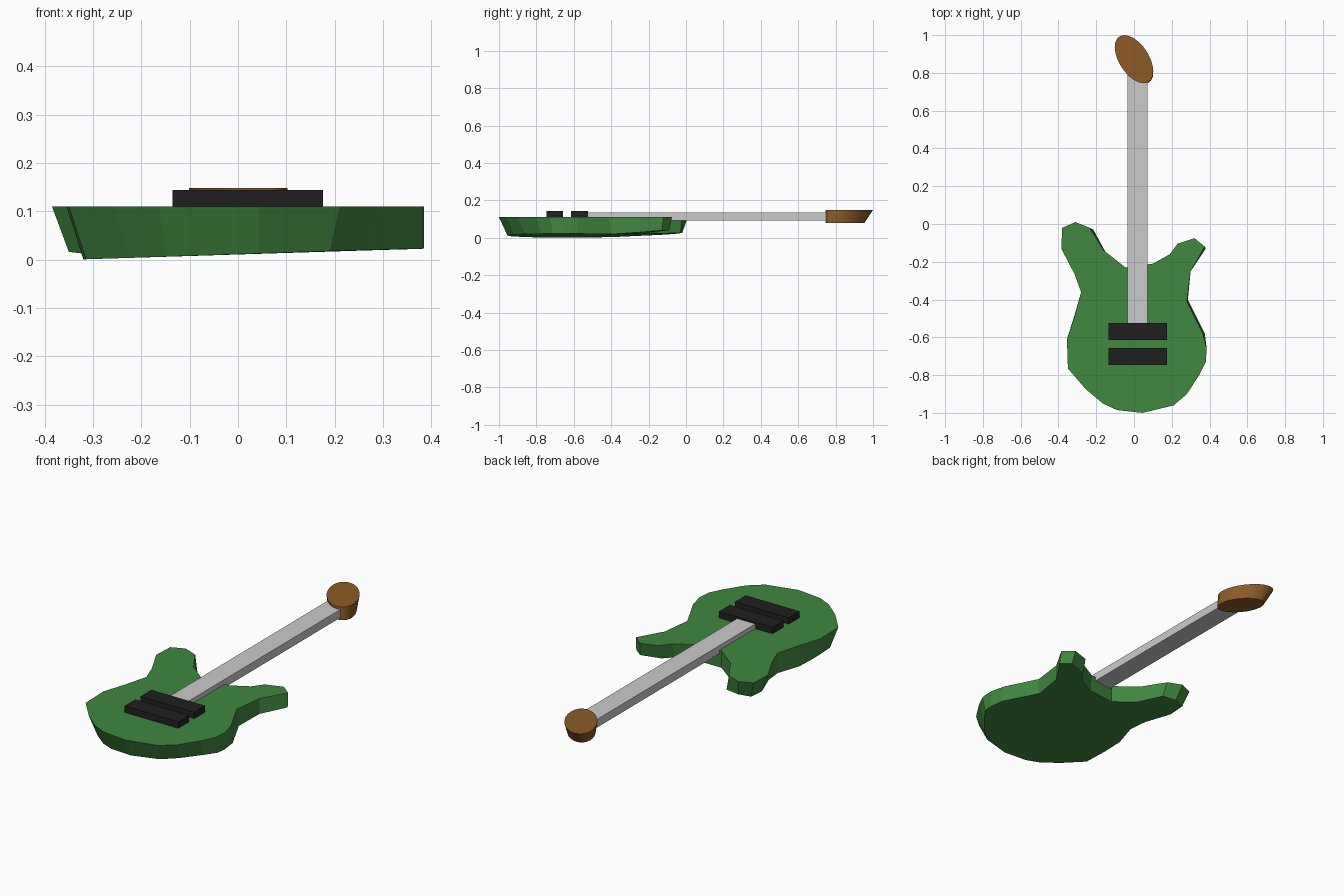
import bpy, bmesh, math

if "Cube" in bpy.data.objects:
    bpy.data.objects.remove(bpy.data.objects["Cube"])


def material(name, rgb):
    m = bpy.data.materials.new(name)
    m.diffuse_color = (*rgb, 1)
    m.use_nodes = True
    m.node_tree.nodes["Principled BSDF"].inputs["Base Color"].default_value = m.diffuse_color
    return m


def loft(name, top, bottom, mat=None):
    """Solid between two matching outlines of 3D points."""
    bm = bmesh.new()
    a = [bm.verts.new(p) for p in top]
    b = [bm.verts.new(p) for p in bottom]
    n = len(a)
    caps = [bm.faces.new(a), bm.faces.new(b[::-1])]
    for i in range(n):
        j = (i + 1) % n
        bm.faces.new((a[i], b[i], b[j], a[j]))
    bm.normal_update()
    bmesh.ops.triangulate(bm, faces=caps)
    bmesh.ops.recalc_face_normals(bm, faces=bm.faces)
    me = bpy.data.meshes.new(name)
    bm.to_mesh(me)
    bm.free()
    ob = bpy.data.objects.new(name, me)
    bpy.context.collection.objects.link(ob)
    if mat:
        me.materials.append(mat)
    return ob


def box(name, x0, x1, y0, y1, z0, z1, mat=None):
    r = [(x0, y0), (x1, y0), (x1, y1), (x0, y1)]
    return loft(name, [(*p, z1) for p in r], [(*p, z0) for p in r], mat)


green = material("green_paint", (0.05, 0.246, 0.05))
brown = material("brown_wood", (0.266, 0.105, 0.02))
black = material("black_plastic", (0.0145, 0.0145, 0.0145))

# Body: top outline x, y and the shift of the back edge dx, dy
outline = [
    (-.38, -.02, .03, -.02), (-.31, .01, .02, -.03), (-.235, -.02, .02, -.01),
    (-.16, -.14, .01, -.01), (-.045, -.23, 0, 0), (.10, -.21, 0, -.01),
    (.19, -.16, 0, -.02), (.23, -.105, 0, -.02), (.32, -.075, .01, -.015),
    (.375, -.12, .005, -.01), (.30, -.25, 0, 0), (.28, -.41, .005, .01),
    (.365, -.58, .01, 0), (.385, -.66, 0, 0), (.38, -.73, 0, .02),
    (.345, -.80, -.01, .03), (.28, -.90, -.02, .04), (.21, -.96, -.02, .04),
    (.045, -1.0, 0, .045), (-.09, -.985, .01, .045), (-.165, -.95, .02, .04),
    (-.255, -.875, .03, .03), (-.35, -.765, .035, .02), (-.355, -.61, .035, 0),
    (-.315, -.49, -.002, 0), (-.28, -.36, 0, 0), (-.315, -.265, .02, 0),
    (-.385, -.13, .035, 0)]


def back_z(x, y):
    return .011 + .03 * x + max(0, y + .4) * .06


loft("body", [(x, y, .11) for x, y, dx, dy in outline],
     [(x + dx, y + dy, back_z(x, y)) for x, y, dx, dy in outline], green)

# Neck
box("neck", -.035, .071, -.53, .79, .092, .135)

# Pickups
for i, y in enumerate((-.615, -.747)):
    box(f"pickup_{i + 1}", -.136, .176, y, y + .09, .10, .144, black)

# Headstock: tilted oval with a slanted far end
oval = []
for i in range(24):
    t = math.tau * i / 24
    oval.append((.102 * math.cos(t), .8725 + .1275 * math.cos(t + math.tau / 3)))
head = loft("headstock", [(x, y, .148) for x, y in oval],
            [(.1 + (x - .1) * .87, .745 + (y - .745) * .82, .08)
             for x, y in oval], brown)
bpy.context.view_layer.objects.active = head
head.select_set(True)
bpy.ops.object.shade_smooth_by_angle(angle=math.radians(35))
